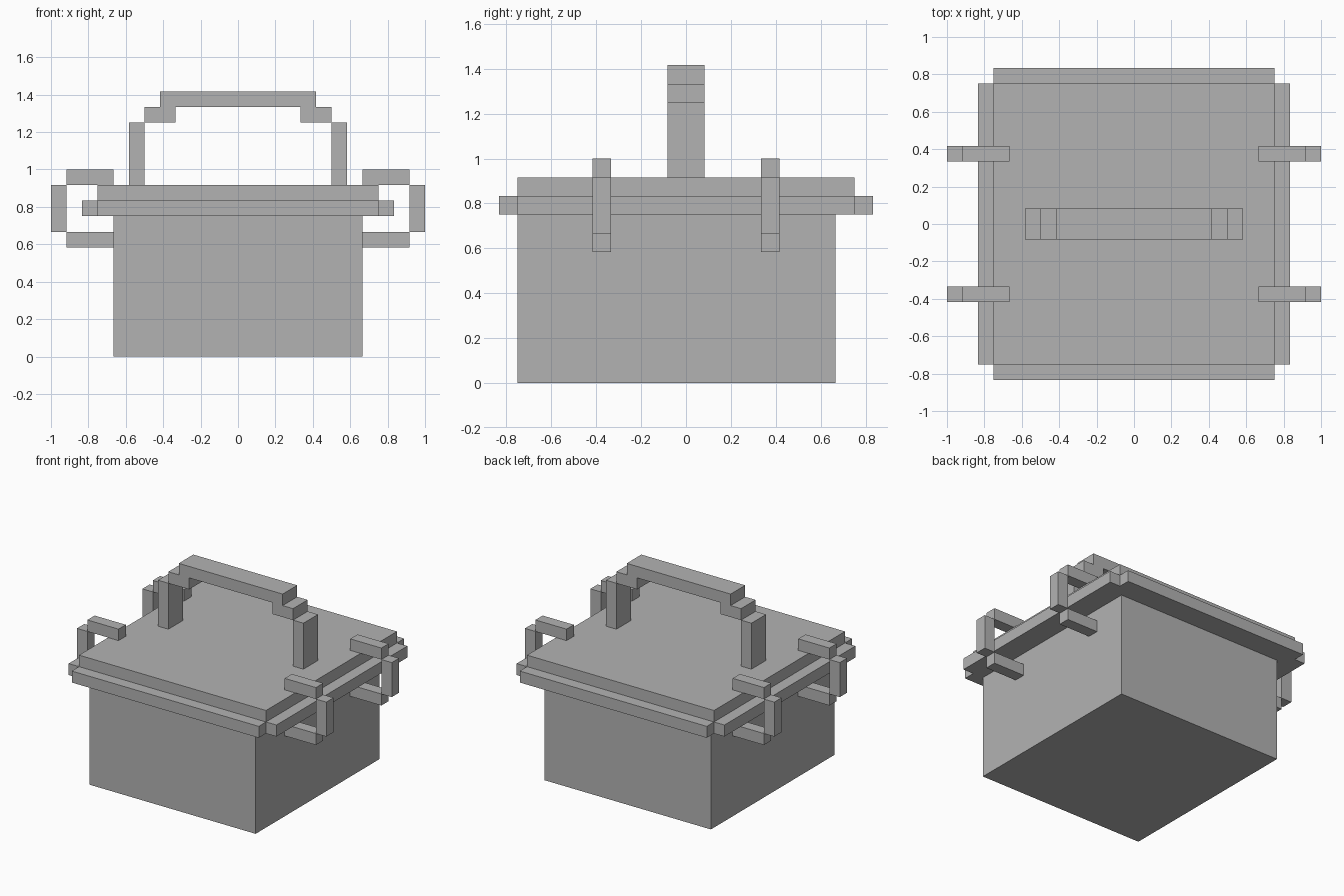
import bpy
import bmesh
from mathutils import Vector

default = bpy.data.objects.get("Cube")
if default:
    bpy.data.objects.remove(default, do_unlink=True)

U = 1 / 12  # the model sits on a twelfth-unit grid

# Single flat grey
grey = bpy.data.materials.new("plain_grey")
grey.use_nodes = True
colour = (0.45, 0.45, 0.45, 1)
grey.diffuse_color = colour
for node in grey.node_tree.nodes:
    if node.type == "BSDF_PRINCIPLED":
        node.inputs["Base Color"].default_value = colour


def boxes(name, spans):
    """One object made of boxes, each given as x, y and z ranges in grid units."""
    bm = bmesh.new()
    for xs, ys, zs in spans:
        ranges = [sorted(r) for r in (xs, ys, zs)]
        low = Vector([r[0] for r in ranges]) * U
        high = Vector([r[1] for r in ranges]) * U
        for v in bmesh.ops.create_cube(bm, size=1)["verts"]:
            v.co = Vector([h if c > 0 else l for c, l, h in zip(v.co, low, high)])
    mesh = bpy.data.meshes.new(name)
    bm.to_mesh(mesh)
    bm.free()
    mesh.materials.append(grey)
    obj = bpy.data.objects.new(name, mesh)
    bpy.context.collection.objects.link(obj)
    return obj


# Container, flush with the lid at the front and recessed at the back
boxes("body", [((-8, 8), (-9, 8), (0, 9))])
boxes("lid", [((-9, 9), (-9, 9), (9, 11))])

# Lid rim with open corners
for side, s in (("front", -1), ("back", 1)):
    boxes(side + "_rim", [((-9, 9), (9 * s, 10 * s), (9, 10))])
for side, s in (("left", 1), ("right", -1)):
    boxes(side + "_rim", [((9 * s, 10 * s), (-9, 9), (9, 10))])

# Stepped carrying handle
boxes("handle_grip", [((-5, 5), (-1, 1), (16, 17))])
for side, s in (("left", 1), ("right", -1)):
    boxes(side + "_handle_step", [((4 * s, 6 * s), (-1, 1), (15, 16))])
    boxes(side + "_handle_post", [((6 * s, 7 * s), (-1, 1), (11, 15))])

# Side clasps, two on each side
for side, s in (("left", 1), ("right", -1)):
    for end, y in (("front", -5), ("back", 4)):
        depth = (y, y + 1)
        boxes(f"{end}_{side}_clasp", [
            ((8 * s, 11 * s), depth, (11, 12)),
            ((11 * s, 12 * s), depth, (8, 11)),
            ((8 * s, 11 * s), depth, (7, 8)),
        ])
